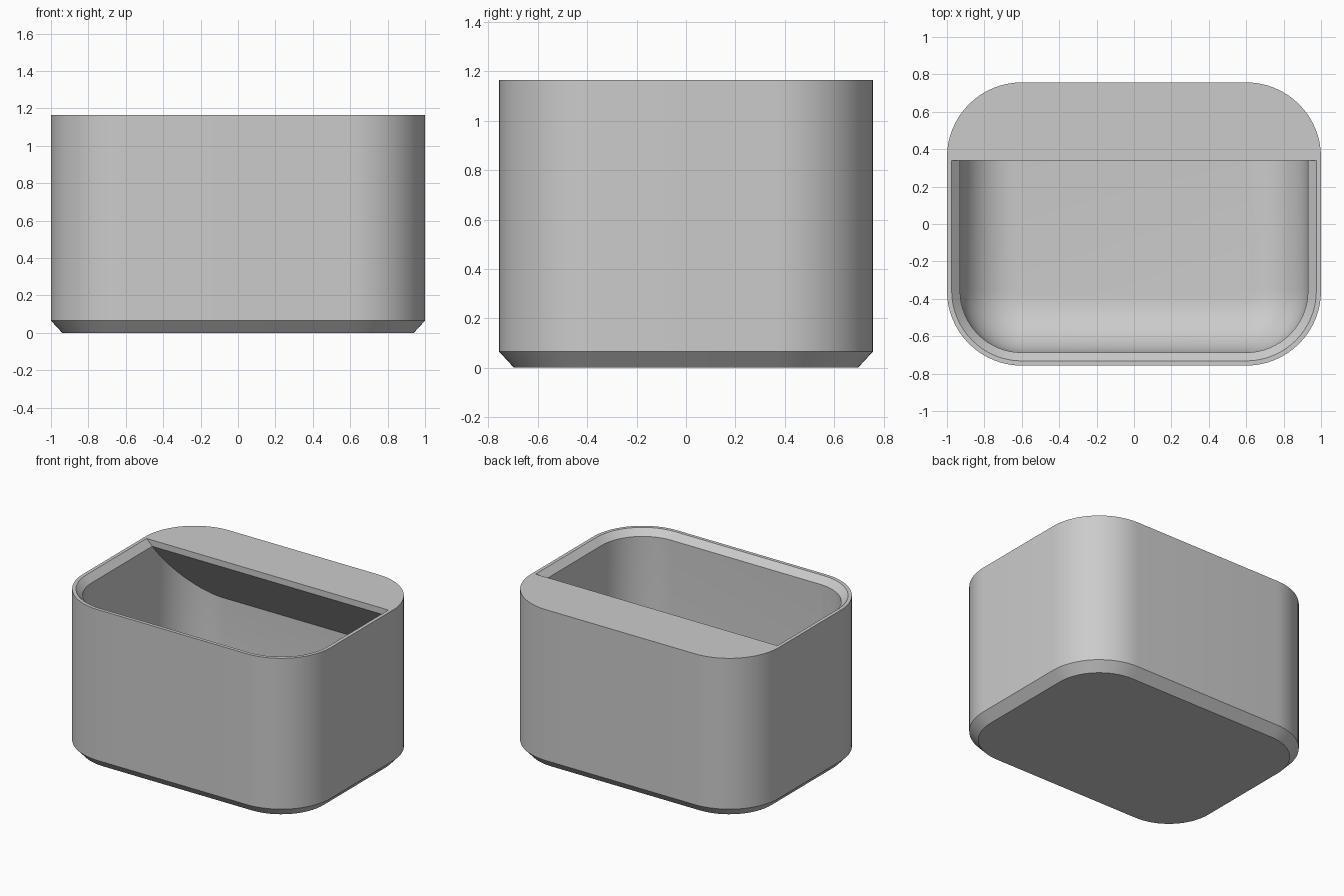
import bpy, bmesh, math

cube = bpy.data.objects.get("Cube")
if cube:
    bpy.data.objects.remove(cube, do_unlink=True)

HX, HY, HEIGHT = 1.0, 0.757, 1.165   # half sizes and height
RADIUS = 0.40                        # outer corner radius
WALL, RIM = 0.07, 0.025              # wall thickness, flat rim width
LIP = HEIGHT - (WALL - RIM)          # foot of the inner rim chamfer
FLOOR, FILLET = 0.07, 0.30           # floor height and inner floor fillet
SHELF_Y, SLOPE = 0.34, 1.21          # shelf front edge, slope of its underside

grey = bpy.data.materials.new("plain grey")
grey.use_nodes = True
colour = (0.6, 0.6, 0.6, 1)
grey.diffuse_color = colour
bsdf = next(n for n in grey.node_tree.nodes if n.type == "BSDF_PRINCIPLED")
bsdf.inputs["Base Color"].default_value = colour


def rounded_outline(inset, steps=16):
    """Rounded rectangle points, offset inwards from the outer outline."""
    r = RADIUS - inset
    points = []
    for i, (sx, sy) in enumerate([(1, 1), (-1, 1), (-1, -1), (1, -1)]):
        for s in range(steps + 1):
            a = math.pi / 2 * (i + s / steps)
            points.append((sx * (HX - RADIUS) + r * math.cos(a),
                           sy * (HY - RADIUS) + r * math.sin(a)))
    return points


def loft(name, rings):
    """Closed solid through rings of points listed from bottom to top."""
    bm = bmesh.new()
    loops = [[bm.verts.new(p) for p in ring] for ring in rings]
    for low, high in zip(loops, loops[1:]):
        for i in range(len(low)):
            j = (i + 1) % len(low)
            bm.faces.new((low[i], low[j], high[j], high[i]))
    bm.faces.new(loops[0][::-1])
    bm.faces.new(loops[-1])
    bmesh.ops.recalc_face_normals(bm, faces=bm.faces)
    mesh = bpy.data.meshes.new(name)
    bm.to_mesh(mesh)
    bm.free()
    mesh.materials.append(grey)
    obj = bpy.data.objects.new(name, mesh)
    bpy.context.collection.objects.link(obj)
    return obj


def rounded_solid(name, profile):
    return loft(name, [[(x, y, z) for x, y in rounded_outline(inset)]
                       for inset, z in profile])


def subtract(target, cutter):
    """Cut one solid from another, then discard the cutter."""
    cutter.hide_render = True
    mod = target.modifiers.new("cut", "BOOLEAN")
    mod.operation = "DIFFERENCE"
    mod.solver = "EXACT"
    mod.object = cutter
    bpy.context.view_layer.objects.active = target
    bpy.ops.object.modifier_apply(modifier=mod.name)
    bpy.data.objects.remove(cutter, do_unlink=True)


# Outer body with a chamfered foot
bin_body = rounded_solid("bin_body", [(0.06, 0), (0, 0.065), (0, HEIGHT)])

# Cavity: filleted floor, straight wall, chamfered rim
fillet = []
for s in range(13):
    a = math.pi / 2 * s / 12
    fillet.append((WALL + FILLET * (1 - math.sin(a)),
                   FLOOR + FILLET * (1 - math.cos(a))))
cavity = rounded_solid("cavity_cutter", fillet + [
    (WALL, LIP), (RIM, HEIGHT), (RIM, HEIGHT + 0.1)])

# Back shelf with a sloping underside, kept solid by trimming the cavity
side = [(SHELF_Y, HEIGHT + 0.2), (SHELF_Y, LIP),
        (1.0, LIP - (1.0 - SHELF_Y) * SLOPE), (1.0, HEIGHT + 0.2)]
shelf = loft("shelf_wedge", [[(x, y, z) for y, z in side] for x in (-1.2, 1.2)])

subtract(cavity, shelf)
subtract(bin_body, cavity)

# Smooth rounded corners, crisp chamfers and rims
bpy.ops.object.select_all(action="DESELECT")
bin_body.select_set(True)
bpy.context.view_layer.objects.active = bin_body
bpy.ops.object.shade_smooth_by_angle(angle=math.radians(30))
